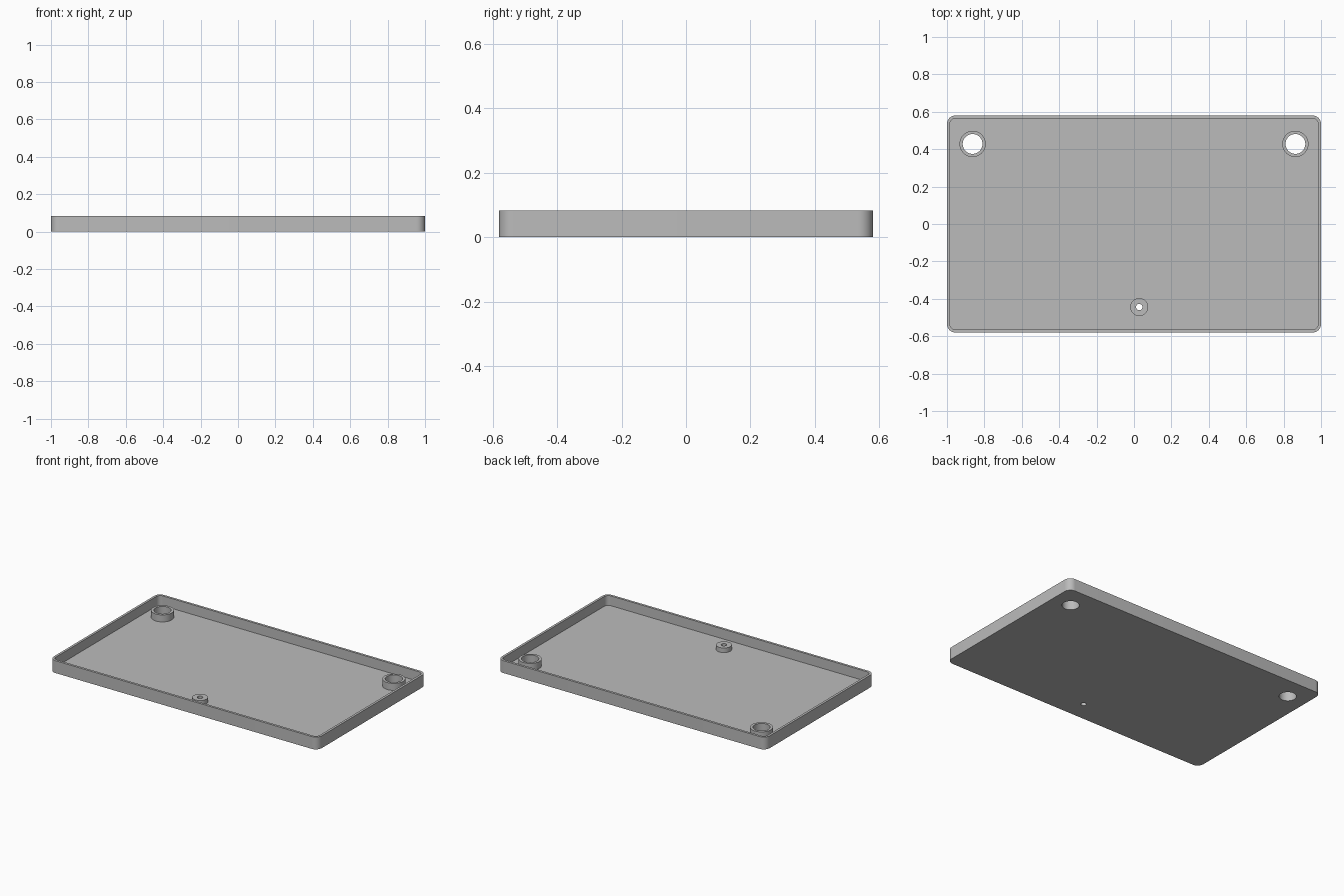
import bpy
import bmesh
from math import cos, sin, pi, radians

cube = bpy.data.objects.get("Cube")
if cube:
    bpy.data.objects.remove(cube, do_unlink=True)

HALF_X, HALF_Y, HEIGHT = 1.0, 0.58, 0.083
WALL, FLOOR, CORNER = 0.016, 0.017, 0.045

grey = bpy.data.materials.new("plain grey")
grey.use_nodes = True
colour = (0.5, 0.5, 0.5, 1)
grey.diffuse_color = colour
grey.node_tree.nodes["Principled BSDF"].inputs["Base Color"].default_value = colour

# name, x, y, outer radius, hole radius, top height
POSTS = [
    ("left_hollow_post", 0.863, 0.428, 0.07, 0.053, 0.064),
    ("right_hollow_post", -0.863, 0.428, 0.07, 0.053, 0.064),
    ("front_screw_post", 0.028, -0.444, 0.048, 0.017, 0.048),
]


def ring(bm, points, z):
    """Closed loop of edges at one height."""
    verts = [bm.verts.new((x, y, z)) for x, y in points]
    edges = [bm.edges.new((v, verts[i - 1])) for i, v in enumerate(verts)]
    return verts, edges


def circle(x, y, r, n=48):
    return [(x + r * cos(2 * pi * i / n), y + r * sin(2 * pi * i / n)) for i in range(n)]


def rounded_rectangle(inset, steps=10):
    r = CORNER - inset
    points = []
    for k, (sx, sy) in enumerate([(1, 1), (-1, 1), (-1, -1), (1, -1)]):
        for i in range(steps + 1):
            a = (k + i / steps) * pi / 2
            points.append((sx * (HALF_X - CORNER) + r * cos(a),
                           sy * (HALF_Y - CORNER) + r * sin(a)))
    return points


def loft(bm, rings):
    for (a, _), (b, _) in zip(rings, rings[1:]):
        for i in range(len(a)):
            bm.faces.new((a[i - 1], a[i], b[i], b[i - 1]))


def finish(bm, name):
    bmesh.ops.recalc_face_normals(bm, faces=bm.faces[:])
    mesh = bpy.data.meshes.new(name)
    bm.to_mesh(mesh)
    bm.free()
    mesh.materials.append(grey)
    obj = bpy.data.objects.new(name, mesh)
    bpy.context.collection.objects.link(obj)
    bpy.ops.object.select_all(action="DESELECT")
    obj.select_set(True)
    bpy.context.view_layer.objects.active = obj
    bpy.ops.object.shade_smooth_by_angle(angle=radians(30))


# Tray: rounded wall plus a pierced floor
bm = bmesh.new()
outer, inner = rounded_rectangle(0), rounded_rectangle(WALL)
rings = [ring(bm, outer, 0), ring(bm, outer, HEIGHT),
         ring(bm, inner, HEIGHT), ring(bm, inner, FLOOR)]
loft(bm, rings)
underside, inside = list(rings[0][1]), list(rings[-1][1])
for _, x, y, r, hole, _ in POSTS:
    underside += ring(bm, circle(x, y, hole), 0)[1]
    inside += ring(bm, circle(x, y, r), FLOOR)[1]
bmesh.ops.triangle_fill(bm, edges=underside, use_beauty=True, normal=(0, 0, -1))
bmesh.ops.triangle_fill(bm, edges=inside, use_beauty=True, normal=(0, 0, 1))
finish(bm, "tray")

# Hollow posts, each with its bore running through the floor
for name, x, y, r, hole, top in POSTS:
    bm = bmesh.new()
    loft(bm, [ring(bm, circle(x, y, r), FLOOR), ring(bm, circle(x, y, r), top),
              ring(bm, circle(x, y, hole), top), ring(bm, circle(x, y, hole), 0)])
    finish(bm, name)
